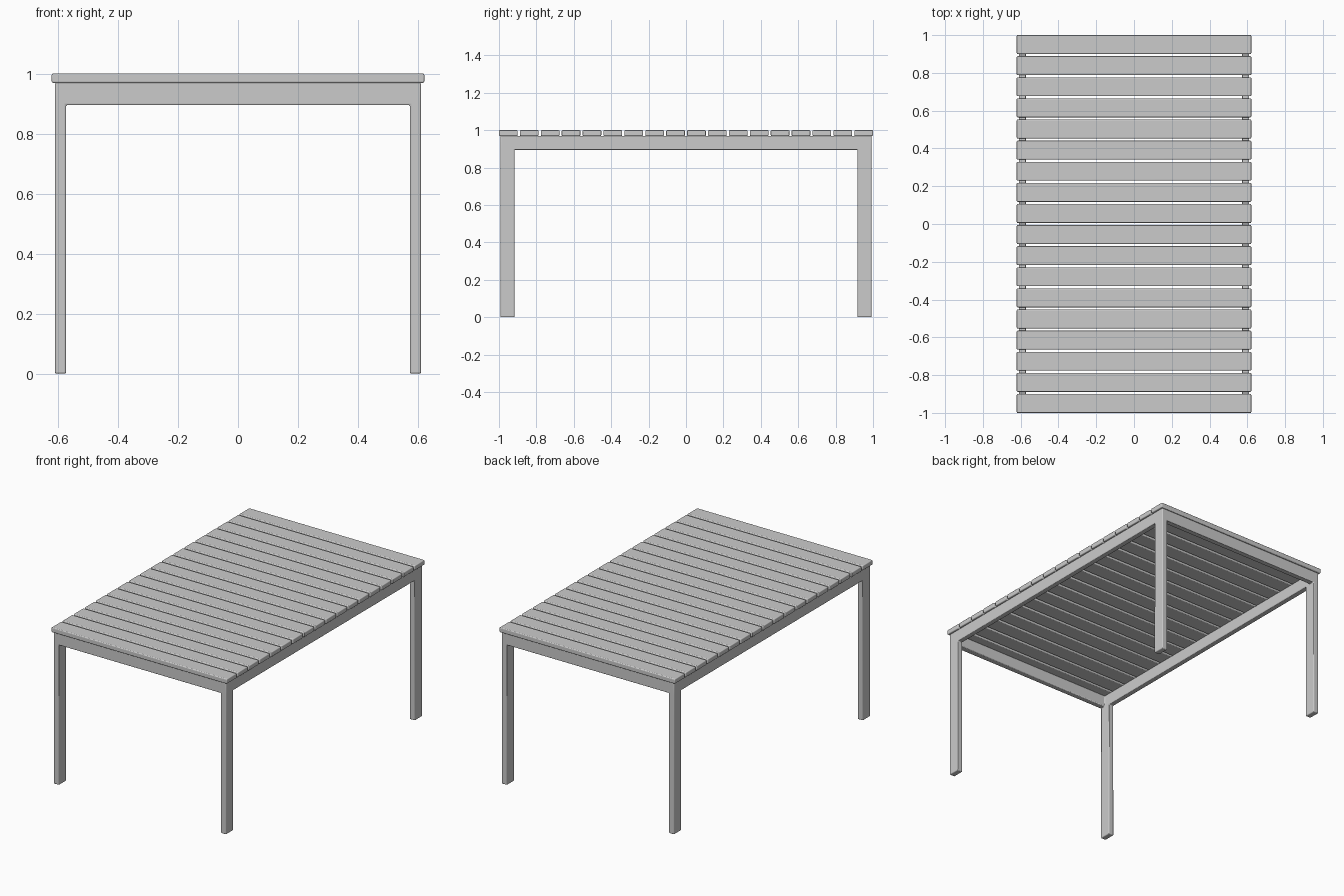
import bpy, bmesh
from itertools import product

if "Cube" in bpy.data.objects:
    bpy.data.objects.remove(bpy.data.objects["Cube"])


def finish(bm, name, bevel):
    """Turn a bmesh into a softly rounded object."""
    bmesh.ops.recalc_face_normals(bm, faces=bm.faces)
    mesh = bpy.data.meshes.new(name)
    bm.to_mesh(mesh)
    bm.free()
    ob = bpy.data.objects.new(name, mesh)
    bpy.context.collection.objects.link(ob)
    mod = ob.modifiers.new("rounded_edges", 'BEVEL')
    mod.width = bevel
    mod.segments = 3
    mod.limit_method = 'ANGLE'
    bpy.ops.object.select_all(action='DESELECT')
    ob.select_set(True)
    bpy.context.view_layer.objects.active = ob
    bpy.ops.object.shade_smooth_by_angle()
    return ob


# Frame: legs and rails as one welded shell, made from filled grid cells
LEG_Z = 0.895
axes = ([-0.61, -0.573, 0.573, 0.61],
        [-0.992, -0.955, -0.917, 0.917, 0.955, 0.992],
        [0.0, LEG_Z, 0.97])


def filled(i, j, k):
    if not (0 <= i < 3 and 0 <= j < 5 and 0 <= k < 2):
        return False
    side = i in (0, 2)
    if k == 0:
        return side and j != 2          # four legs
    return side or j in (0, 4)          # side rails and end rails


bm = bmesh.new()
verts = {}


def corner(idx):
    if idx not in verts:
        verts[idx] = bm.verts.new([axes[a][idx[a]] for a in range(3)])
    return verts[idx]


for cell in product(range(3), range(5), range(2)):
    if not filled(*cell):
        continue
    for axis, step in product(range(3), (0, 1)):
        other = list(cell)
        other[axis] += 1 if step else -1
        if filled(*other):
            continue
        u, v = [a for a in range(3) if a != axis]
        quad = []
        for du, dv in ((0, 0), (1, 0), (1, 1), (0, 1)):
            p = list(cell)
            p[axis] += step
            p[u] += du
            p[v] += dv
            quad.append(corner(tuple(p)))
        bm.faces.new(quad)
finish(bm, "table_frame", 0.005)

# Tabletop: evenly spaced slats
COUNT, WIDTH = 18, 0.1
pitch = (2 - WIDTH) / (COUNT - 1)
for n in range(COUNT):
    bm = bmesh.new()
    bmesh.ops.create_cube(bm, size=1)
    bmesh.ops.scale(bm, vec=(1.242, WIDTH, 0.031), verts=bm.verts)
    bmesh.ops.translate(bm, vec=(0, -1 + WIDTH / 2 + n * pitch, 0.9845), verts=bm.verts)
    finish(bm, f"top_slat_{n + 1:02d}", 0.005)
